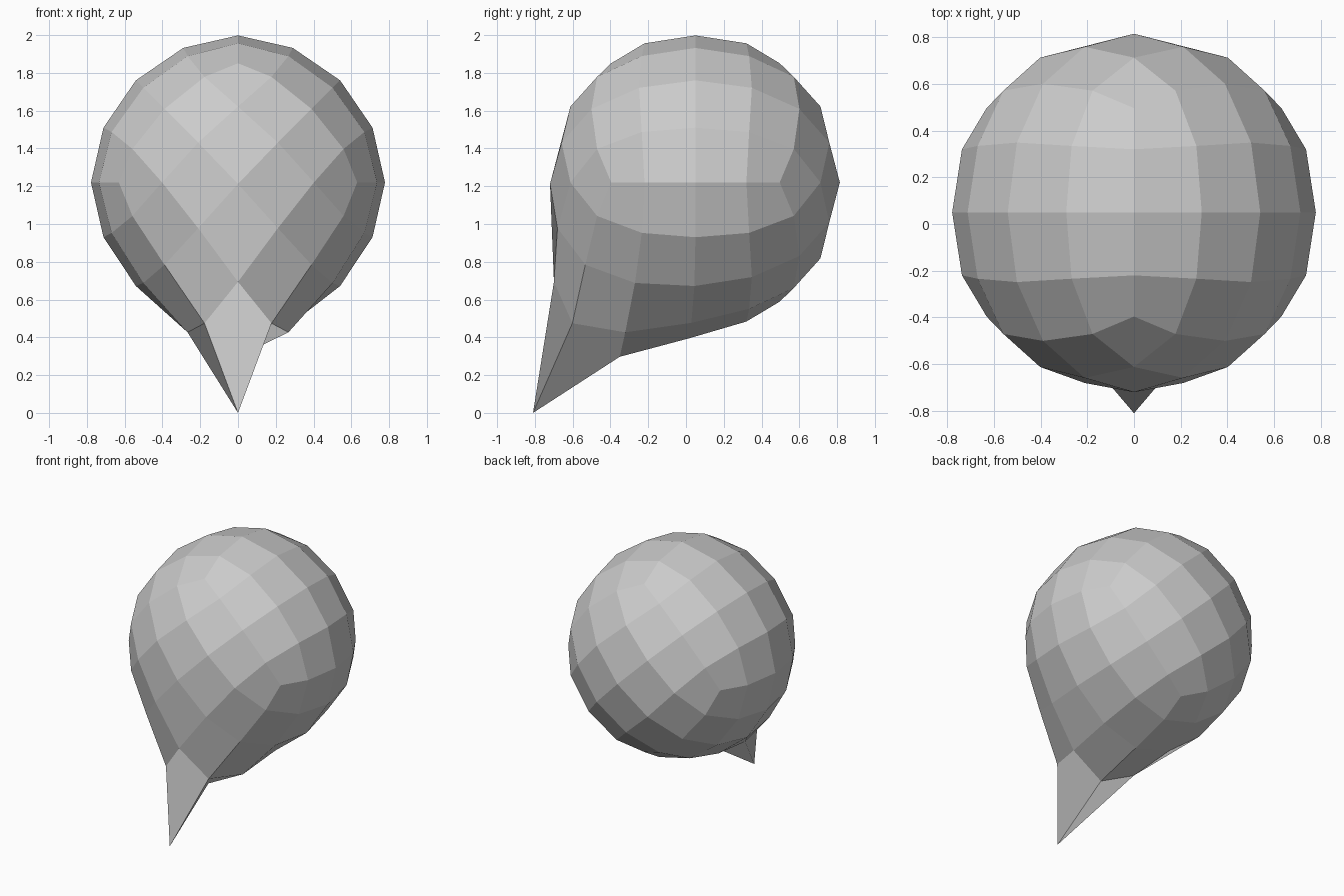
import bpy, bmesh, math
from mathutils import Vector, Matrix

if "Cube" in bpy.data.objects:
    bpy.data.objects.remove(bpy.data.objects["Cube"])

RADIUS = 0.885
CENTER = Vector((0, 0.05, 1.22))
TIP = Vector((0, -0.81, 0))

# Control cage: cube divided once, rounded to a sphere, edge turned upward
bm = bmesh.new()
bmesh.ops.create_cube(bm, size=2)
bmesh.ops.subdivide_edges(bm, edges=bm.edges[:], cuts=1, use_grid_fill=True)
crease = bm.verts.layers.float.new("crease_vert")
turn = Matrix.Rotation(math.radians(45), 3, 'Y')
for v in bm.verts:
    v.co = turn @ v.co.normalized() * RADIUS + CENTER

# Pointed tail: pull the lower front corner out to a sharp tip
corner_pos = CENTER + Vector((0, -0.577, -0.816)) * RADIUS
corner = min(bm.verts, key=lambda v: (v.co - corner_pos).length)
corner.co = TIP
corner[crease] = 1.0

mesh = bpy.data.meshes.new("bubble_with_tail")
bm.to_mesh(mesh)
bm.free()
bubble = bpy.data.objects.new("bubble_with_tail", mesh)
bpy.context.collection.objects.link(bubble)

# One level of smoothing, left flat shaded
sub = bubble.modifiers.new("rounding", 'SUBSURF')
sub.levels = sub.render_levels = 1
sub.use_limit_surface = False
